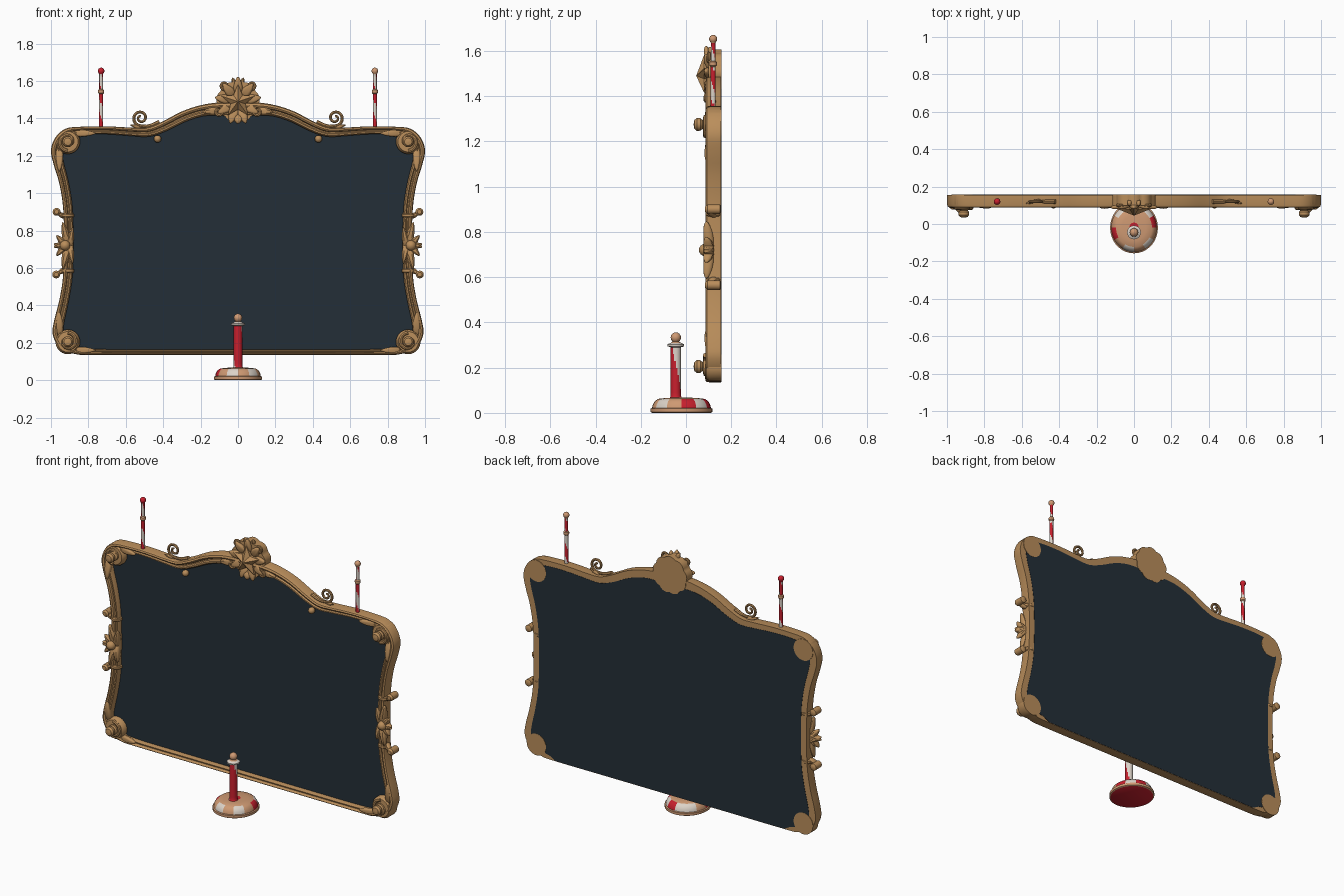
import bpy, bmesh, math
from mathutils import Vector, Matrix

if "Cube" in bpy.data.objects:
    bpy.data.objects.remove(bpy.data.objects["Cube"])

pi, cos, sin = math.pi, math.cos, math.sin


def mat(name, rgb):
    m = bpy.data.materials.new(name)
    m.diffuse_color = (*rgb, 1)
    m.use_nodes = True
    m.node_tree.nodes["Principled BSDF"].inputs["Base Color"].default_value = m.diffuse_color
    return m


GOLD = mat("antique gold", (0.49, 0.27, 0.105))
DARK = mat("dark slate", (0.017, 0.028, 0.039))
RED = mat("bright red", (0.58, 0.014, 0.027))
WHITE = mat("warm white", (0.72, 0.65, 0.58))
TAN = mat("peach tan", (0.62, 0.32, 0.17))


def finish(bm, name, mats, angle=35):
    bmesh.ops.recalc_face_normals(bm, faces=bm.faces)
    me = bpy.data.meshes.new(name)
    bm.to_mesh(me)
    bm.free()
    for m in mats:
        me.materials.append(m)
    ob = bpy.data.objects.new(name, me)
    bpy.context.collection.objects.link(ob)
    bpy.ops.object.select_all(action='DESELECT')
    ob.select_set(True)
    bpy.context.view_layer.objects.active = ob
    bpy.ops.object.shade_smooth_by_angle(angle=math.radians(angle))
    return ob


def smooth_loop(pts, n=4):
    """Closed Catmull-Rom through (x, z, width) points."""
    out, P, k = [], [Vector(p) for p in pts], len(pts)
    for i in range(k):
        a, b, c, d = P[i - 1], P[i], P[(i + 1) % k], P[(i + 2) % k]
        for j in range(n):
            t = j / n
            out.append(0.5 * (2 * b + (c - a) * t + (2 * a - 5 * b + 4 * c - d) * t * t
                              + (3 * b - a - 3 * c + d) * t ** 3))
    return out


def inward(path, i, closed=True):
    n = len(path)
    a = path[(i - 1) % n] if closed or i > 0 else path[i]
    b = path[(i + 1) % n] if closed or i < n - 1 else path[i]
    t = Vector((b[0] - a[0], b[1] - a[1])).normalized()
    return Vector((-t.y, t.x))


def sweep(bm, path, profile, closed, s=1):
    """Sweep profile(width) -> [(inward offset, y)] along an xz path."""
    rings = []
    for i, p in enumerate(path):
        nv = inward(path, i, closed)
        rings.append([bm.verts.new((s * (p[0] + nv.x * u), y, p[1] + nv.y * u)) for u, y in profile(p[2])])
    m = len(rings[0])
    for i in range(len(rings) - (0 if closed else 1)):
        A, B = rings[i], rings[(i + 1) % len(rings)]
        for j in range(m):
            bm.faces.new((A[j], A[(j + 1) % m], B[(j + 1) % m], B[j]))
    if not closed:
        bm.faces.new(rings[0])
        bm.faces.new(rings[-1])


def tube(y):
    return lambda w: [(w * cos(k * pi / 4), y + w * sin(k * pi / 4)) for k in range(8)]


def spiral(bm, cx, cz, R, y, w, s=1, turns=1.5, end=-pi / 2, stem=()):
    pts = []
    for i in range(29):
        t = i / 28
        a = end + 2 * pi * turns * (1 - t)
        r = R * (0.2 + 0.8 * t)
        pts.append((cx + r * cos(a), cz + r * sin(a), w * (0.7 + 0.3 * t)))
    sweep(bm, pts + list(stem), tube(y), False, s)


def lathe(bm, prof, mtx, segs=20, rule=None):
    """Revolve (radius, height) about local z; rule(height, angle, slot) picks a colour."""
    rings = [[bm.verts.new(mtx @ Vector((r * cos(2 * pi * k / segs), r * sin(2 * pi * k / segs), h)))
              for k in range(segs)] for r, h in prof]
    for i in range(len(rings) - 1):
        for k in range(segs):
            f = bm.faces.new((rings[i][k], rings[i][(k + 1) % segs], rings[i + 1][(k + 1) % segs], rings[i + 1][k]))
            if rule:
                f.material_index = rule((prof[i][1] + prof[i + 1][1]) / 2, 2 * pi * (k + 0.5) / segs)
    bm.faces.new(rings[0])
    bm.faces.new(rings[-1])


def ball(r, h, n=8):
    return [(max(r * sin(pi * i / n), 0.001), h - r * cos(pi * i / n)) for i in range(n + 1)]


def facing(x, y, z):
    """Local z pointing to the front (-y)."""
    return Matrix.Translation((x, y, z)) @ Matrix.Rotation(pi / 2, 4, 'X')


def leaf(bm, x, z, ang, length, width, y, thick):
    """Tapered, grooved leaf growing from (x, z) along an angle in the xz plane."""
    vs = bmesh.ops.create_uvsphere(bm, u_segments=14, v_segments=8, radius=1)['verts']
    for v in vs:
        a, t, d = v.co.x, v.co.z, v.co.y
        l, q = (t + 1) * length / 2, a * width * (1 - 0.4 * t)
        v.co = (x + l * cos(ang) - q * sin(ang),
                y + d * thick * (0.65 + 0.35 * abs(a)) - 0.01 * t,
                z + l * sin(ang) + q * cos(ang))


def plate(bm, pts, y0, y1):
    f = bm.faces.new([bm.verts.new((x, y0, z)) for x, z in pts])
    g = bmesh.ops.extrude_face_region(bm, geom=[f])['geom']
    bmesh.ops.translate(bm, vec=(0, y1 - y0, 0), verts=[v for v in g if isinstance(v, bmesh.types.BMVert)])


# Frame outline: x, z, moulding width (right half, bottom to top)
half = [(0, .135, .03), (.4, .135, .03), (.78, .135, .032), (.87, .14, .045), (.95, .17, .06), (.99, .24, .06),
        (.985, .31, .055), (.955, .43, .05), (.935, .56, .05), (.93, .74, .05), (.935, .92, .05), (.955, 1.05, .05),
        (.985, 1.15, .055), (1.0, 1.23, .06), (.975, 1.30, .06), (.92, 1.345, .055), (.84, 1.355, .042),
        (.7, 1.357, .042), (.56, 1.35, .045), (.48, 1.352, .05), (.40, 1.385, .055), (.30, 1.437, .058),
        (.2, 1.47, .06), (.1, 1.485, .07), (0, 1.485, .08)]
outline = smooth_loop(half + [(-x, z, w) for x, z, w in half[-2:0:-1]])

# Moulded frame
bm = bmesh.new()
sweep(bm, outline, lambda w: [(u * w, y) for u, y in (
    (0, .155), (0, .105), (.08, .092), (.25, .087), (.4, .092), (.48, .104), (.6, .104),
    (.7, .096), (.85, .096), (1, .11), (1, .155))], True)
finish(bm, "frame_moulding", [GOLD])

# Dark mirror panel, reaching the frame's bottom edge at the back
bm = bmesh.new()
pts = []
for i, p in enumerate(outline):
    k = 0.08 if p[1] < .14 and abs(p[0]) < .8 else 0.75
    nv = inward(outline, i)
    pts.append((p[0] + nv.x * p[2] * k, p[1] + nv.y * p[2] * k))
plate(bm, pts, .125, .1565)
finish(bm, "mirror_panel", [DARK])

# Corner scrolls with bosses, leaves and small nubs on the panel
bm = bmesh.new()
for s in (-1, 1):
    for cz, up in ((1.275, 1), (.205, -1)):
        cx = s * .91
        lathe(bm, [(.066, -.003), (.066, .05), (.055, .066), (.03, .068)], facing(cx, .155, cz), 24)
        lathe(bm, [(.03, 0), (.03, .012), (.02, .018), (.028, .026), (.029, .042), (.02, .053), (.004, .056)],
              facing(cx, .09, cz), 18)
        spiral(bm, .91, cz, .05, .086, .011, s, 1.2, -pi / 2 * up)
        leaf(bm, cx + s * .045, cz - up * .03, -up * pi / 2, .13, .02, .10, .022)
        leaf(bm, cx - s * .03, cz + up * .045, pi if s > 0 else 0, .12, .018, .10, .02)
    lathe(bm, ball(.02, .012), facing(s * .43, .115, 1.29), 14)
finish(bm, "corner_scrolls", [GOLD], 40)

# Side acanthus ornaments
bm = bmesh.new()
for s in (-1, 1):
    out = lambda a: a if s > 0 else pi - a
    for z, d, in ((.72, 1), (.72, -1)):
        for a, l, w in ((.35, .085, .02), (.85, .10, .02), (1.35, .15, .021), (1.75, .12, .018)):
            leaf(bm, s * .905, z - d * .02, out(d * a), l, w, .10, .03)
    lathe(bm, ball(.028, 0), facing(s * .925, .085, .72), 14)
    for z, x in ((.90, .97), (.565, .972)):
        lathe(bm, [(.012, -.035), (.021, -.03), (.021, .025), (.012, .035)], facing(s * x, .12, z), 16)
        leaf(bm, s * .92, z - (.03 if z > .7 else -.03), out(.5 if z > .7 else -.5), .06, .014, .115, .025)
        lathe(bm, [(.03, -.012), (.036, -.006), (.036, .006), (.03, .012)],
              Matrix.Translation((s * .912, .122, z - (.02 if z > .7 else -.02))), 16)
finish(bm, "side_leaf_ornaments", [GOLD], 40)

# Curled scrolls standing on the top rail
bm = bmesh.new()
for s in (-1, 1):
    spiral(bm, .52, 1.402, .043, .12, .0085, s, 1.5, -pi / 2,
           ((.49, 1.357, .0085), (.46, 1.362, .011), (.42, 1.38, .012)))
    leaf(bm, s * .50, 1.345, .25 if s > 0 else pi - .25, .08, .01, .12, .012)
finish(bm, "top_scrolls", [GOLD], 40)

# Crest: scalloped shell, leaves and curls
bm = bmesh.new()
cz = 1.49
shell = []
for k in range(72):
    a = 2 * pi * k / 72
    r = .108 + .009 * abs(sin(4.5 * (a + pi / 2)))
    shell.append((r * cos(a), cz + r * sin(a) * (1.0 if sin(a) > 0 else .95)))
plate(bm, shell, .10, .158)
for k in range(9):
    a = pi / 2 + 2 * pi * k / 9
    leaf(bm, .035 * cos(a), cz + .035 * sin(a), a, .09 if k else .098, .024, .098, .022)
for s in (-1, 1):
    spiral(bm, .072, 1.575, .022, .10, .009, s, 1.2, -pi * .6)
    spiral(bm, .105, 1.435, .024, .092, .011, s, 1.2, pi * .6)
    leaf(bm, s * .09, 1.445, -.12 if s > 0 else pi + .12, .10, .022, .105, .03)
    leaf(bm, s * .015, 1.57, pi / 2 - s * .3, .05, .014, .115, .022)
leaf(bm, 0, 1.43, -pi / 2, .06, .026, .10, .03)
finish(bm, "crest_shell", [GOLD], 40)

# Faceted star on the crest
bm = bmesh.new()
rim = [(r * cos(a), cz + r * sin(a)) for k in range(10)
       for a, r in [(pi / 2 + k * pi / 5, .042 if k % 2 else .092)]]
back = [bm.verts.new((x, .10, z)) for x, z in rim]
front = [bm.verts.new((x, .08, z)) for x, z in rim]
tip = bm.verts.new((0, .045, cz))
bm.faces.new(back)
for k in range(10):
    j = (k + 1) % 10
    bm.faces.new((front[k], front[j], tip))
    bm.faces.new((back[k], back[j], front[j], front[k]))
finish(bm, "crest_star", [GOLD], 5)


def helix(z, a, pitch, share):
    return 0 if ((a / (2 * pi) + z / pitch) % 1) < share else 1


# Striped finials on the top rail
for s, side in ((-1, "left"), (1, "right")):
    bm = bmesh.new()
    prof = [(.011, 1.335 + .195 * i / 12) for i in range(13)]
    prof += [(.016, 1.535), (.017, 1.543), (.016, 1.551)]
    prof += [(.01, 1.556 + .08 * i / 5) for i in range(6)] + ball(.018, 1.653)[2:]
    ball_slot = 0 if s < 0 else 2
    lathe(bm, prof, Matrix.Translation((s * .732, .12, 0)), 12,
          lambda z, a: ball_slot if z > 1.636 else 2 if 1.53 < z < 1.556 else helix(z, a, .16, .55))
    finish(bm, side + "_finial", [RED, WHITE, TAN])

# Freestanding striped post with collar and ball
bm = bmesh.new()
prof = [(.03, .06), (.024, .072)] + [(.023, .075 + .215 * i / 14) for i in range(15)]
prof += [(.036, .294), (.037, .303), (.022, .31), (.014, .315)] + ball(.023, .333)[2:]
lathe(bm, prof, Matrix.Translation((0, -.045, 0)), 20,
      lambda z, a: 2 if z > .312 else (1 if z > .29 else helix(z, a + 1.5, .6, .6)))
finish(bm, "stand_post", [RED, WHITE, TAN])

# Domed oval base with painted patches around its shoulder
bm = bmesh.new()
patches = (0, 1, 0, 1, 1, 2, 0, 2, 1, 2, 1, 2)
prof = [(.95, 0), (1, .004), (1, .019), (.95, .022), (.93, .035), (.86, .052), (.75, .062), (.5, .066), (.2, .068)]
lathe(bm, prof, Matrix.Translation((0, -.02, 0)) @ Matrix.Diagonal((.128, .137, 1, 1)), 36,
      lambda z, a: patches[int(a / (2 * pi) * 12) % 12] if .021 < z < .058 else 2)
finish(bm, "stand_base", [RED, WHITE, TAN])
